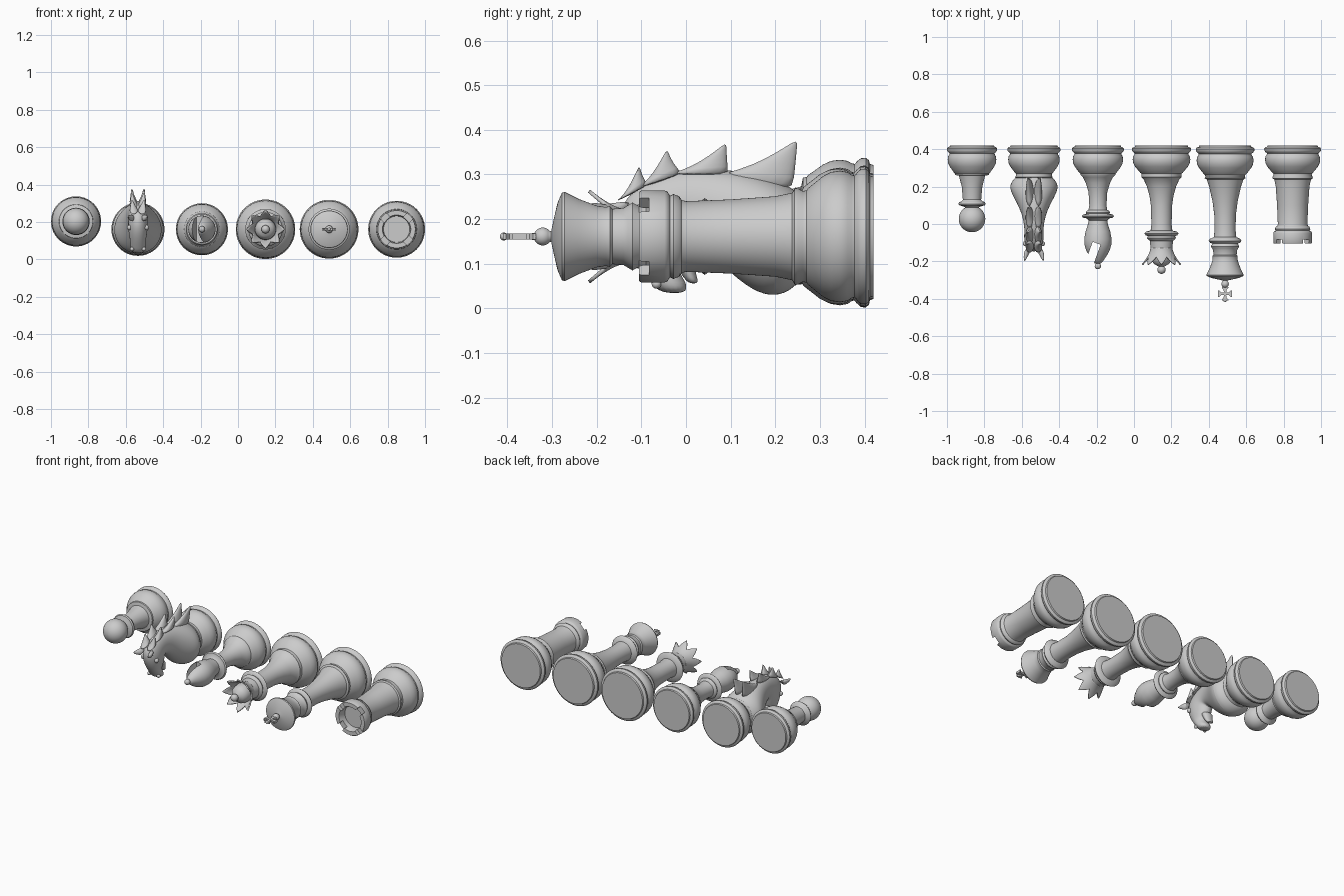
import bpy, bmesh, math
from mathutils import Vector, Matrix

if "Cube" in bpy.data.objects:
    bpy.data.objects.remove(bpy.data.objects["Cube"])

ZC = 0.161  # height of the lying axis of most pieces


def mesh_obj(name, verts, faces):
    me = bpy.data.meshes.new(name)
    me.from_pydata(verts, [], faces)
    bm = bmesh.new()
    bm.from_mesh(me)
    bmesh.ops.remove_doubles(bm, verts=bm.verts, dist=1e-5)
    bmesh.ops.recalc_face_normals(bm, faces=bm.faces)
    bm.to_mesh(me)
    bm.free()
    ob = bpy.data.objects.new(name, me)
    bpy.context.collection.objects.link(ob)
    return ob


def skin(name, rings, caps=True):
    n = len(rings[0])
    verts = [v for r in rings for v in r]
    faces = [(i * n + j, i * n + (j + 1) % n, (i + 1) * n + (j + 1) % n, (i + 1) * n + j)
             for i in range(len(rings) - 1) for j in range(n)]
    if caps:
        faces += [tuple(range(n)), tuple(range(len(verts) - n, len(verts)))]
    return mesh_obj(name, verts, faces)


def turned(name, x, z, profile, n=64):
    """Lathe a (y, radius) profile round an axis parallel to y."""
    return skin(name, [[(x + max(r, 1e-4) * math.cos(2 * math.pi * j / n), y,
                         z + max(r, 1e-4) * math.sin(2 * math.pi * j / n))
                        for j in range(n)] for y, r in profile])


def ball(y, r, start=25, steps=16):
    a = [math.radians(start + (180 - start) * i / steps) for i in range(steps + 1)]
    return [(y + r * math.cos(t), r * math.sin(t)) for t in a]


def foot(R, deep=1.0):
    pts = [(0, 0), (0, .88), (.008, .9), (.01, .96), (.017, 1), (.028, .995), (.036, .95),
           (.042, .9), (.049, .91), (.058, .95), (.075, .97), (.095, .95), (.113, .89),
           (.13, .8), (.147, .71), (.15, .68), (.158, .67)]
    return [(.42 - d * deep, r * R) for d, r in pts]


def cut(ob, cutter):
    m = ob.modifiers.new("cut", 'BOOLEAN')
    m.object, m.solver = cutter, 'EXACT'
    dg = bpy.context.evaluated_depsgraph_get()
    me = bpy.data.meshes.new_from_object(ob.evaluated_get(dg))
    ob.modifiers.clear()
    ob.data = me
    bpy.data.objects.remove(cutter)


def box(name, size, matrix):
    bm = bmesh.new()
    bmesh.ops.create_cube(bm, size=1, matrix=matrix @ Matrix.Diagonal((*size, 1)))
    me = bpy.data.meshes.new(name)
    bm.to_mesh(me)
    bm.free()
    ob = bpy.data.objects.new(name, me)
    bpy.context.collection.objects.link(ob)
    return ob


def loft(name, x, sections, n=16, levels=2):
    """Elliptic sections: two end points (y, z) on the outline, half width, x offset."""
    rings = []
    for y1, z1, y2, z2, w, dx in sections:
        c = Vector((x + dx, (y1 + y2) / 2, (z1 + z2) / 2))
        a = Vector((0, (y1 - y2) / 2, (z1 - z2) / 2))
        rings.append([c + a * math.cos(2 * math.pi * j / n)
                      + Vector((w * math.sin(2 * math.pi * j / n), 0, 0)) for j in range(n)])
    ob = skin(name, rings)
    ob.modifiers.new("smooth", 'SUBSURF').levels = levels
    ob.modifiers[0].render_levels = levels
    return ob


# Pawn
turned("pawn", -.866, .203, foot(.134) + [
    (.258, .07), (.2, .055), (.13, .049), (.122, .055), (.117, .068), (.108, .073),
    (.1, .068), (.095, .05)] + ball(.027, .071, 30))

# Bishop with slotted head
bx = -.193
bishop = turned("bishop", bx, ZC, foot(.139) + [
    (.25, .08), (.22, .065), (.17, .05), (.1, .046), (.075, .05), (.07, .06), (.062, .065),
    (.055, .062), (.05, .08), (.042, .086), (.034, .08), (.03, .06), (.02, .05), (.0, .053),
    (-.04, .066), (-.08, .073), (-.11, .072), (-.14, .063), (-.17, .047), (-.195, .03),
    (-.21, .017)] + ball(-.225, .017, 40, 8))
cut(bishop, box("slot", (.045, .16, .3),
                Matrix.Translation((bx - .034, -.178, ZC)) @ Matrix.Rotation(math.radians(-20), 4, 'Z')))

# Queen: body, dome with ball, pointed crown
qx = .147
turned("queen_body", qx, ZC, foot(.159) + [
    (.25, .108), (.24, .096), (.2, .078), (.15, .064), (.1, .057), (0, .054), (-.035, .058),
    (-.04, .08), (-.05, .092), (-.06, .085), (-.065, .072), (-.075, .077), (-.085, .07),
    (-.09, .062), (-.12, .059), (-.14, .058), (-.18, .055), (-.2, .05), (-.215, .038),
    (-.225, .02)] + ball(-.245, .022, 40, 10))
rings = []
N = 64
for t in [i / 8 for i in range(9)]:
    ring = []
    for j in range(N):
        p = abs((j / 8) % 1 - .5) * 2          # 1 on a point, 0 in a valley
        s = t * (.55 + .45 * p)
        y, r, a = -.125 - .09 * s, .058 + .047 * s ** 1.6, 2 * math.pi * j / N
        ring.append((qx + r * math.cos(a), y, ZC + r * math.sin(a)))
    rings.append(ring)
crown = skin("queen_crown", rings, caps=False)
crown.modifiers.new("thick", 'SOLIDIFY').thickness = .008

# King: body and cross
kx = .487
turned("king_body", kx, ZC, foot(.157, 1.06) + [
    (.245, .11), (.238, .098), (.2, .085), (.12, .067), (.05, .058), (-.03, .056), (-.07, .06),
    (-.08, .082), (-.09, .088), (-.1, .08), (-.105, .068), (-.12, .076), (-.13, .07),
    (-.14, .064), (-.165, .062), (-.17, .068), (-.18, .066), (-.2, .069), (-.24, .084),
    (-.272, .1), (-.278, .098), (-.288, .075), (-.296, .04), (-.302, .012)] + ball(-.321, .02, 40, 10))
for i in range(4):
    outline = [(-.005, 0), (-.008, .022), (-.017, .03), (-.017, .037), (.017, .037),
               (.017, .03), (.008, .022), (.005, 0)]
    R = Matrix.Rotation(i * math.pi / 2, 3, 'Z')
    layers = [[R @ Vector((u, v, h)) + Vector((kx, -.373, ZC)) for u, v in outline] for h in (-.007, .007)]
    skin("cross_arm", layers)
turned("cross_stem", kx, ZC, [(-.33, .008), (-.345, .008)], 16)
turned("cross_tip", kx, ZC, ball(-.408, .009, 0, 8), 16)

# Rook with four notches
rx = .848
rook = turned("rook", rx, ZC, foot(.152) + [
    (.25, .108), (.243, .107), (.238, .098), (.2, .09), (.1, .083), (0, .079), (-.01, .082),
    (-.015, .09), (-.028, .095), (-.036, .091), (-.041, .1), (-.048, .103), (-.1, .103),
    (-.105, .1), (-.105, .076), (-.1, .073), (-.055, .07), (-.055, .001)])
for s in (45, 135):
    cut(rook, box("notch", (.3, .06, .043),
                  Matrix.Translation((rx, -.113, ZC)) @ Matrix.Rotation(math.radians(s), 4, 'Y')))

# Knight: foot, neck and head in one sweep
hx = -.535
turned("knight_base", hx, ZC, foot(.142) + [(.25, .1), (.24, .09), (.23, .0)])
loft("knight_neck_and_head", hx, [
    (.26, .25, .26, .07, .088, 0), (.24, .272, .24, .04, .112, 0), (.2, .29, .2, .022, .138, 0),
    (.14, .308, .15, .035, .112, 0), (.07, .315, .09, .085, .076, 0), (0, .315, .05, .13, .058, 0),
    (-.07, .297, .025, .155, .052, 0), (-.13, .26, .015, .16, .053, 0),
    (-.155, .21, .012, .145, .054, 0), (-.14, .15, .0, .11, .049, 0),
    (-.11, .1, -.02, .085, .04, 0), (-.082, .062, .005, .055, .042, 0),
    (-.06, .034, .0, .032, .034, 0)])
loft("knight_lower_jaw", hx, [
    (-.04, .13, .02, .13, .04, 0), (-.025, .1, .02, .09, .03, 0),
    (-.01, .075, .025, .07, .026, 0), (.005, .055, .028, .055, .02, 0)])

# Mirrored mane blades (root front, root back, tip), ears, eyes, nostrils
blades = [((.06, .3), (.24, .255), (.25, .38)), ((-.05, .3), (.1, .295), (.09, .372)),
          ((-.12, .265), (-.0, .3), (-.043, .357)), ((-.165, .235), (-.08, .275), (-.105, .32))]
for s in (-1, 1):
    for (a, b), (c, d), (ty, tz) in blades:
        sec = []
        for t in (0, .3, .6, .85, 1):
            k = t ** 1.7                       # front edge sweeps back in a curve
            f, g = 1 - t, 1 - t ** .6
            sec.append((a * f + ty * t, b + (tz - b) * k, c * g + ty * (1 - g),
                        d + (tz - d) * t, .024 * f + .003, s * (.021 + .012 * t)))
        loft("mane_blade", hx, sec, 12, 1)
    loft("ear", hx, [(-.15, .2, -.12, .24, .014, s * .03), (-.165, .205, -.14, .24, .016, s * .038),
                     (-.185, .215, -.17, .235, .01, s * .046), (-.2, .228, -.198, .232, .002, s * .05)], 12, 1)
    for nm, y, z, dx, r in (("eye", -.105, .17, .045, .014), ("nostril", -.066, .055, .032, .011)):
        bpy.ops.mesh.primitive_uv_sphere_add(segments=16, ring_count=8, radius=r,
                                             location=(hx + s * dx, y, z))
        bpy.context.object.name = nm

for ob in bpy.data.objects:
    bpy.ops.object.select_all(action='DESELECT')
    ob.select_set(True)
    bpy.context.view_layer.objects.active = ob
    bpy.ops.object.shade_smooth_by_angle(angle=math.radians(40))
